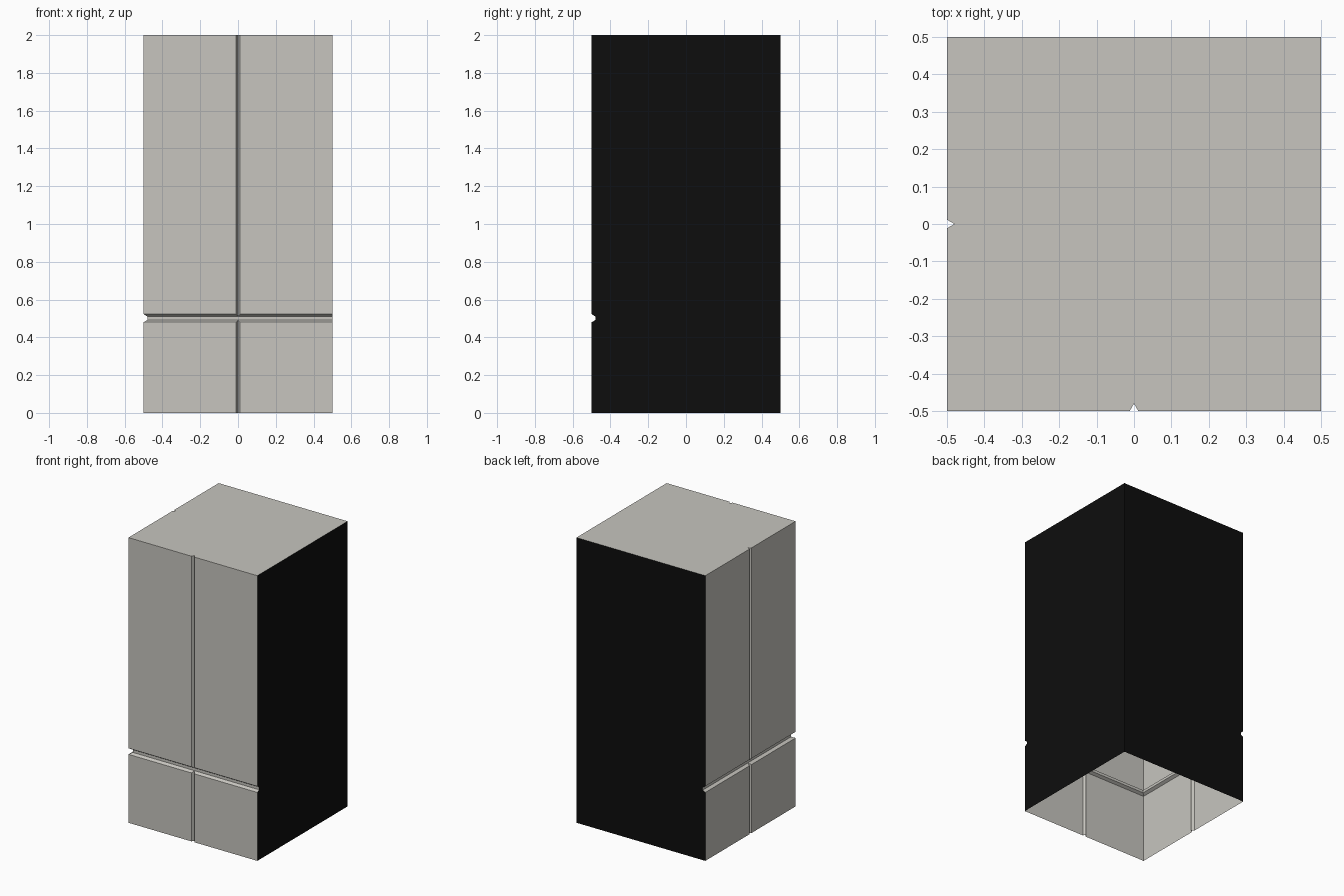
import bpy, bmesh

if "Cube" in bpy.data.objects:
    bpy.data.objects.remove(bpy.data.objects["Cube"])

DEPTH = 0.02       # depth of every groove
HALF_V = 0.0115    # half width of the vertical V grooves


def material(name, rgb):
    m = bpy.data.materials.new(name)
    m.diffuse_color = (*rgb, 1.0)
    m.use_nodes = True
    m.node_tree.nodes["Principled BSDF"].inputs["Base Color"].default_value = m.diffuse_color
    return m


def outline(d):
    """Plan outline with the front and left walls pushed in by d."""
    e = -0.5 + d                       # pushed-in wall position
    a = -0.5 + DEPTH                   # bottom of the V grooves
    w = HALF_V * (1 - d / DEPTH)       # V half width left at this depth
    return [(e, e), (-w, e), (0, a), (w, e), (0.5, e), (0.5, 0.5),
            (e, 0.5), (e, w), (a, 0), (e, -w)]


# Height and inset of each ring: plain wall, horizontal groove, plain wall
levels = [(0, 0), (0.48, 0), (0.491, DEPTH), (0.51, DEPTH), (0.523, 0), (2, 0)]

bm = bmesh.new()
rings = [[bm.verts.new((x, y, z)) for x, y in outline(d)] for z, d in levels]

# Walls: the right and back sides are black, the others stone
for low, high in zip(rings, rings[1:]):
    for i in range(len(low)):
        j = (i + 1) % len(low)
        face = bm.faces.new((low[i], low[j], high[j], high[i]))
        face.material_index = 1 if i in (4, 5) else 0

# Top; the bottom stays open
bm.faces.new(rings[-1])
bmesh.ops.remove_doubles(bm, verts=bm.verts[:], dist=1e-4)

mesh = bpy.data.meshes.new("grooved_wall_block")
bm.to_mesh(mesh)
bm.free()
mesh.materials.append(material("warm grey stone", (0.57, 0.56, 0.52)))
mesh.materials.append(material("black", (0.004, 0.004, 0.004)))
block = bpy.data.objects.new("grooved_wall_block", mesh)
bpy.context.collection.objects.link(block)
